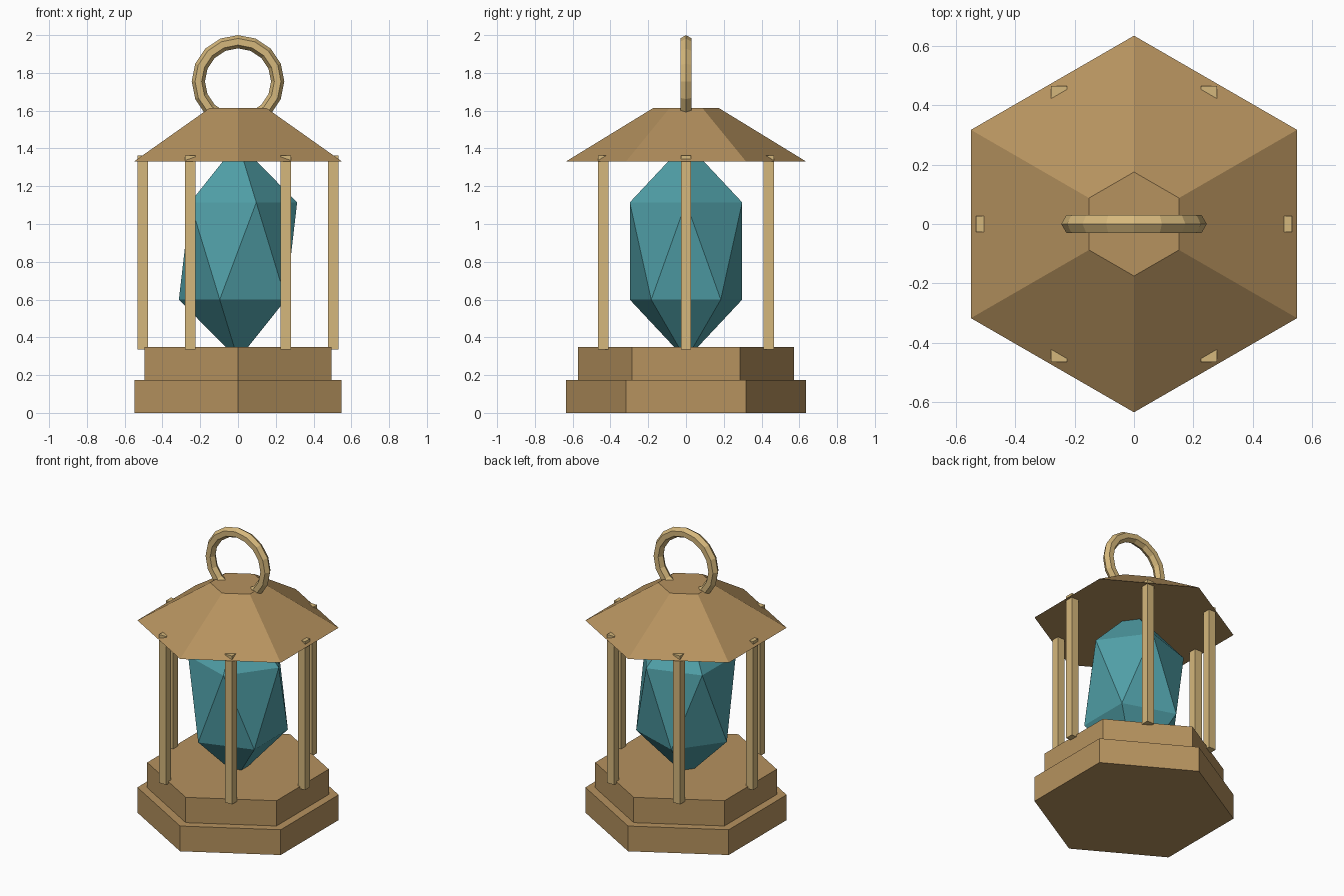
import bpy, bmesh, math
from mathutils import Matrix, Vector

if "Cube" in bpy.data.objects:
    bpy.data.objects.remove(bpy.data.objects["Cube"])


def material(name, rgb):
    m = bpy.data.materials.new(name)
    m.diffuse_color = (*rgb, 1)
    m.use_nodes = True
    m.node_tree.nodes["Principled BSDF"].inputs["Base Color"].default_value = m.diffuse_color
    return m


bronze = material("bronze", (0.465, 0.287, 0.113))
brass = material("pale brass", (0.665, 0.475, 0.200))
teal = material("teal crystal", (0.080, 0.345, 0.385))


def finish(name, bm, mat):
    bmesh.ops.recalc_face_normals(bm, faces=bm.faces)
    me = bpy.data.meshes.new(name)
    bm.to_mesh(me)
    bm.free()
    me.materials.append(mat)
    ob = bpy.data.objects.new(name, me)
    bpy.context.collection.objects.link(ob)
    return ob


def hex_frustum(name, r_low, r_high, z_low, z_high):
    # six-sided block with corners pointing along y
    bm = bmesh.new()
    rings = []
    for r, z in ((r_low, z_low), (r_high, z_high)):
        angles = [math.radians(90 + 60 * i) for i in range(6)]
        rings.append([bm.verts.new((r * math.cos(a), r * math.sin(a), z)) for a in angles])
    low, high = rings
    bm.faces.new(low[::-1])
    bm.faces.new(high)
    for i in range(6):
        j = (i + 1) % 6
        bm.faces.new((low[i], low[j], high[j], high[i]))
    return finish(name, bm, bronze)


# stepped base and roof
hex_frustum("base_lower_step", 0.634, 0.634, 0.0, 0.175)
hex_frustum("base_upper_step", 0.572, 0.572, 0.175, 0.35)
hex_frustum("roof", 0.634, 0.175, 1.332, 1.613)

# square posts
for i in range(6):
    a = math.radians(60 * i)
    bm = bmesh.new()
    bmesh.ops.create_cube(bm, size=1)
    bmesh.ops.scale(bm, vec=(0.055, 0.055, 1.028), verts=bm.verts)
    bmesh.ops.translate(bm, vec=(0.505 * math.cos(a), 0.505 * math.sin(a), 0.849), verts=bm.verts)
    finish(f"post_{i + 1}", bm, brass)

# faceted crystal
bm = bmesh.new()
bmesh.ops.create_icosphere(bm, subdivisions=1, radius=1)
bmesh.ops.scale(bm, vec=(0.35, 0.35, 0.575), verts=bm.verts)
bmesh.ops.translate(bm, vec=(0, 0, 0.857), verts=bm.verts)
finish("crystal", bm, teal)

# hanging ring, sunk into the roof
bm = bmesh.new()
loops = []
for i in range(16):
    a = 2 * math.pi * i / 16
    loop = []
    for k in range(6):
        b = 2 * math.pi * k / 6
        r = 0.21 + 0.035 * math.cos(b)
        loop.append(bm.verts.new((r * math.cos(a), 0.035 * math.sin(b), 1.755 + r * math.sin(a))))
    loops.append(loop)
for i in range(16):
    p, q = loops[i], loops[(i + 1) % 16]
    for k in range(6):
        n = (k + 1) % 6
        bm.faces.new((p[k], p[n], q[n], q[k]))
finish("hanging_ring", bm, brass)
